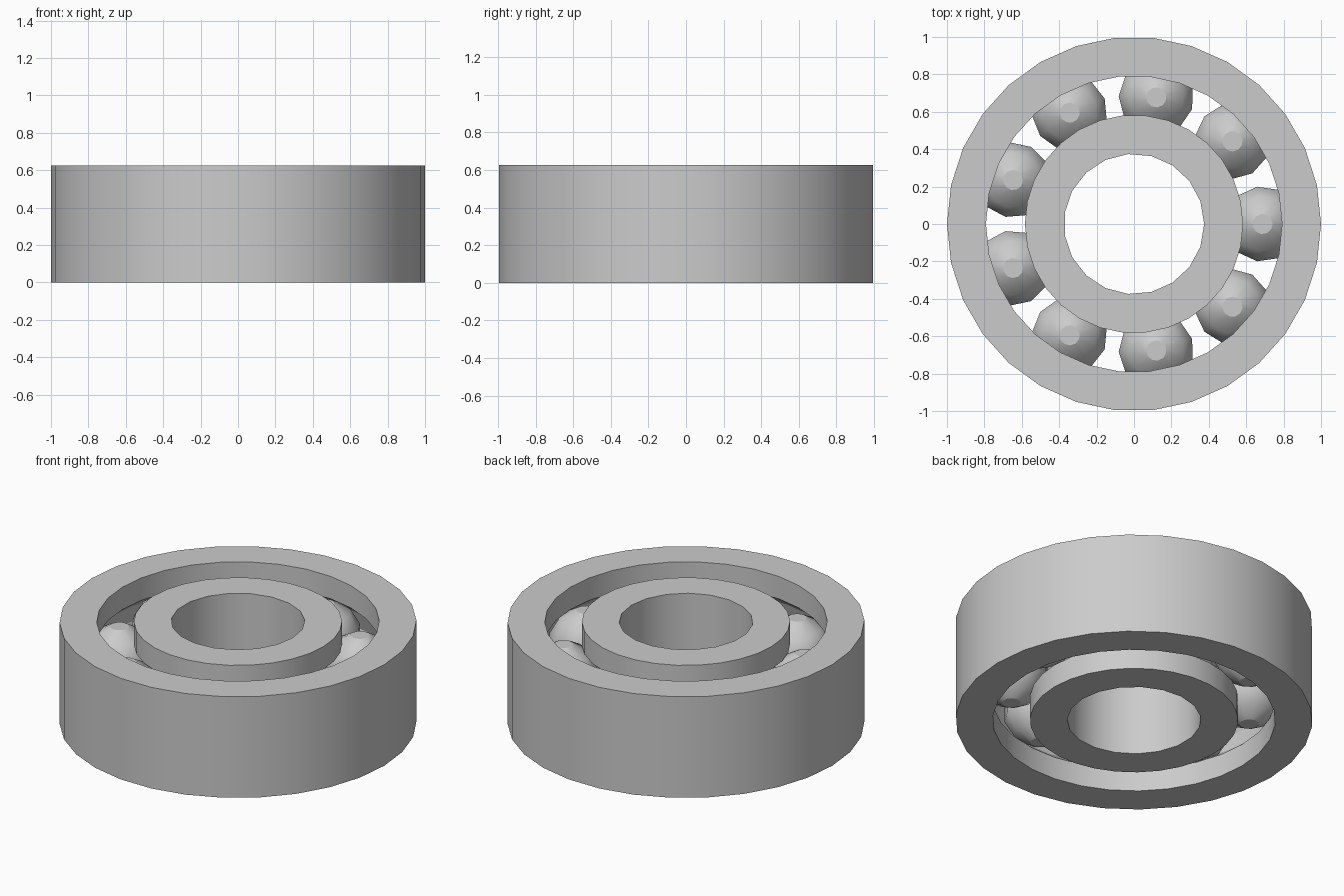
import bpy
import bmesh
from math import sin, cos, pi, tau, radians

if "Cube" in bpy.data.objects:
    bpy.data.objects.remove(bpy.data.objects["Cube"], do_unlink=True)

HEIGHT = 0.625
MID = HEIGHT / 2
BORE, OUTER = 0.375, 1.0
GAP = (OUTER - BORE) / 3
RACE_IN, RACE_OUT = BORE + GAP, OUTER - GAP
TRACK = (BORE + OUTER) / 2
BALL_R = GAP
BALL_SIDES = 11

# One flat steel colour
steel = bpy.data.materials.new("steel grey")
steel.use_nodes = True
STEEL = (0.6, 0.6, 0.6, 1)
steel.diffuse_color = STEEL
steel.node_tree.nodes["Principled BSDF"].inputs["Base Color"].default_value = STEEL


def wall(bm, profile, sides):
    """Revolve an open (radius, height) profile about z; return bottom and top edges."""
    rows = [[bm.verts.new((r * cos(tau * i / sides), r * sin(tau * i / sides), z))
             for i in range(sides)] for r, z in profile]
    for low, high in zip(rows, rows[1:]):
        for i in range(sides):
            j = (i + 1) % sides
            bm.faces.new((low[i], low[j], high[j], high[i]))
    return [[bm.edges.get((row[i - 1], row[i])) for i in range(sides)]
            for row in (rows[0], rows[-1])]


def finish(bm, name):
    bmesh.ops.recalc_face_normals(bm, faces=bm.faces[:])
    mesh = bpy.data.meshes.new(name)
    bm.to_mesh(mesh)
    bm.free()
    mesh.materials.append(steel)
    obj = bpy.data.objects.new(name, mesh)
    bpy.context.collection.objects.link(obj)
    bpy.ops.object.select_all(action='DESELECT')
    obj.select_set(True)
    bpy.context.view_layer.objects.active = obj
    bpy.ops.object.shade_smooth_by_angle(angle=radians(30))
    return obj


def ring(name, outside, outside_sides, inside, inside_sides):
    bm = bmesh.new()
    a = wall(bm, outside, outside_sides)
    b = wall(bm, inside, inside_sides)
    for k, up in ((0, -1), (1, 1)):
        bmesh.ops.triangle_fill(bm, edges=a[k] + b[k], use_beauty=True, normal=(0, 0, up))
    return finish(bm, name)


def straight(radius):
    return [(radius, 0), (radius, HEIGHT)]


def grooved(radius, half):
    """Wall with a ball groove; half lists (radius, offset) from lip to middle."""
    lower = [(r, MID - d) for r, d in half]
    upper = [(r, MID + d) for r, d in reversed(half) if d > 0]
    return [(radius, 0)] + lower + upper + [(radius, HEIGHT)]


# Races, each with a ball groove on its facing wall
outer_groove = grooved(RACE_OUT, [(RACE_OUT, 0.174), (0.863, 0.113), (0.896, 0)])
inner_groove = grooved(RACE_IN, [(RACE_IN, 0.172), (0.551, 0.158), (0.488, 0.059)])
ring("outer_race", straight(OUTER), 30, outer_groove, 30)
ring("inner_race", inner_groove, 30, straight(BORE), 19)

# Balls: six latitude rows with flat caps, spaced around the track
bm = bmesh.new()
rows = 6
angles = [(i + 0.5) * pi / rows for i in range(rows)]
wall(bm, [(BALL_R * sin(a), -BALL_R * cos(a)) for a in angles], BALL_SIDES)
bmesh.ops.holes_fill(bm, edges=bm.edges[:], sides=0)
first = finish(bm, "ball_1")
COUNT = 9
for i in range(COUNT):
    ball = first
    if i:
        ball = bpy.data.objects.new(f"ball_{i + 1}", first.data)
        bpy.context.collection.objects.link(ball)
    turn = tau * i / COUNT
    ball.location = (TRACK * cos(turn), TRACK * sin(turn), MID)
    ball.rotation_euler.z = turn
